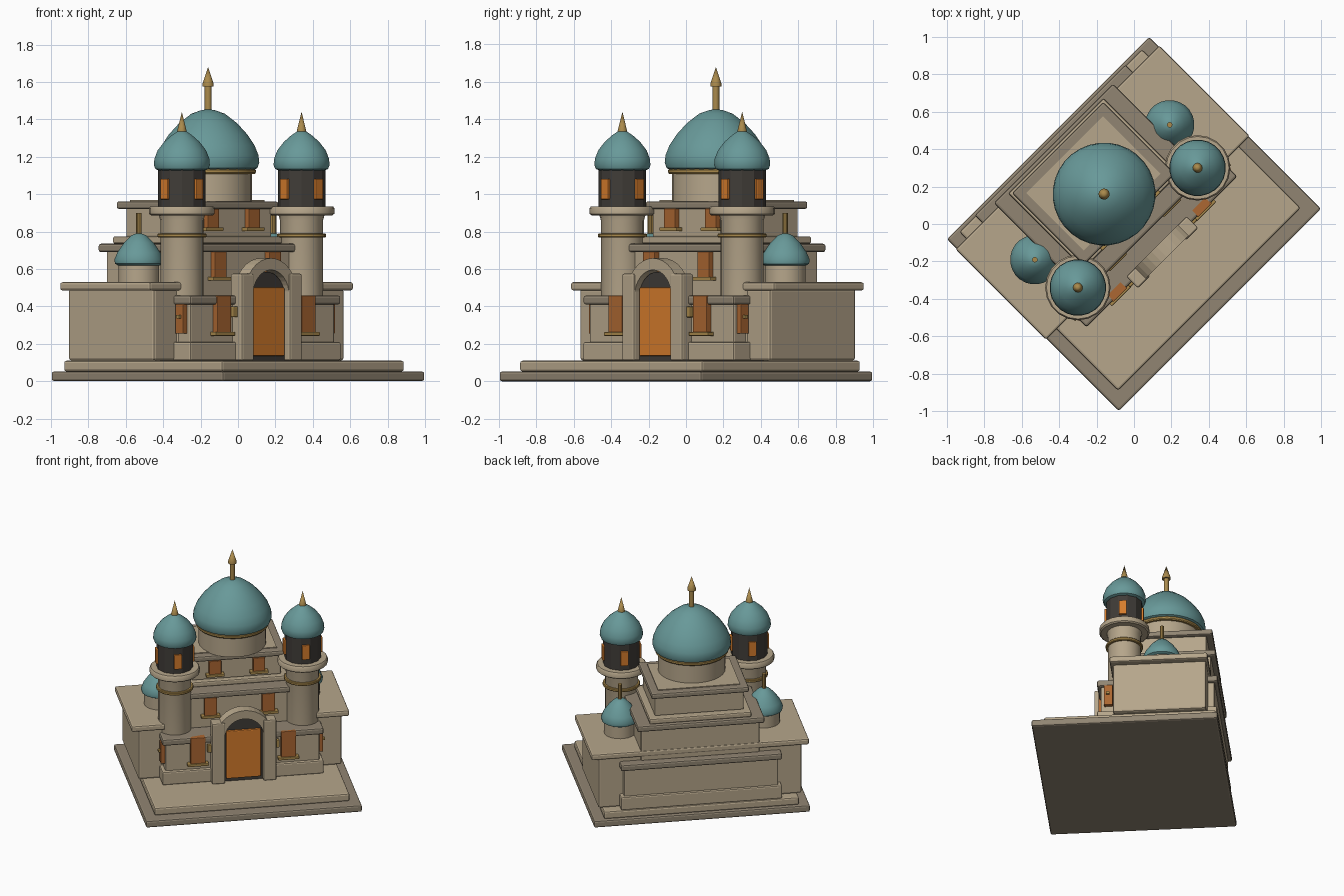
import bpy, bmesh, math
from mathutils import Matrix, Vector

if "Cube" in bpy.data.objects:
    bpy.data.objects.remove(bpy.data.objects["Cube"])

# The building is modelled facing -y, then turned 45 degrees
TURN = Matrix.Rotation(math.radians(45), 4, 'Z')


def material(name, r, g, b):
    m = bpy.data.materials.new(name)
    lin = [((c / 255 + 0.055) / 1.055) ** 2.4 for c in (r, g, b)]
    m.diffuse_color = (*lin, 1)
    m.use_nodes = True
    m.node_tree.nodes["Principled BSDF"].inputs["Base Color"].default_value = m.diffuse_color
    return m


STONE = material("light_stone", 182, 166, 139)
TRIM = material("trim_stone", 145, 133, 114)
DARK = material("dark_opening", 64, 60, 56)
TEAL = material("teal_roof", 104, 153, 153)
GOLD = material("brass", 170, 138, 76)
DOOR = material("orange_wood", 214, 124, 44)
GLASS = material("amber_window", 172, 103, 50)


def finish(name, bm, mat, smooth=False):
    bmesh.ops.recalc_face_normals(bm, faces=bm.faces)
    me = bpy.data.meshes.new(name)
    bm.to_mesh(me)
    bm.free()
    me.materials.append(mat)
    ob = bpy.data.objects.new(name, me)
    bpy.context.collection.objects.link(ob)
    ob.matrix_world = TURN
    if smooth:
        bpy.ops.object.select_all(action='DESELECT')
        ob.select_set(True)
        bpy.context.view_layer.objects.active = ob
        bpy.ops.object.shade_smooth_by_angle(angle=math.radians(35))
    return ob


def box(name, x, y, z, mat, bevel=0.01):
    """Bevelled box from (min, max) ranges."""
    bm = bmesh.new()
    size = [r[1] - r[0] for r in (x, y, z)]
    mid = Vector([(r[0] + r[1]) / 2 for r in (x, y, z)])
    bmesh.ops.create_cube(bm, size=1, matrix=Matrix.Translation(mid) @ Matrix.Diagonal((*size, 1)))
    if bevel:
        bmesh.ops.bevel(bm, geom=bm.edges[:], offset=bevel, segments=2, profile=0.5, affect='EDGES')
    return finish(name, bm, mat)


def lathe(name, cx, cy, profile, mat, sides=28, smooth=True):
    """Closed turned solid from (radius, height) points."""
    bm = bmesh.new()
    rings = []
    for r, z in profile:
        if r == 0:
            rings.append([bm.verts.new((cx, cy, z))])
        else:
            rings.append([bm.verts.new((cx + r * math.cos((i + 0.5) * math.tau / sides),
                                        cy + r * math.sin((i + 0.5) * math.tau / sides), z))
                          for i in range(sides)])
    for a, b in zip(rings, rings[1:]):
        for i in range(sides):
            j = (i + 1) % sides
            if len(b) == 1:
                bm.faces.new((a[i], a[j], b[0]))
            else:
                bm.faces.new((a[i], a[j], b[j], b[i]))
    for ring in (rings[0], rings[-1]):
        if len(ring) > 1:
            bm.faces.new(ring)
    return finish(name, bm, mat, smooth)


def arch(name, outer, inner, spring, foot, y, mat, steps=16):
    """Arch band (inner > 0) or solid arched panel reaching down to foot."""
    arc = [math.pi * i / steps for i in range(steps + 1)]
    out = [(outer * math.cos(a), spring + outer * math.sin(a)) for a in arc]
    if inner:
        ins = [(inner * math.cos(a), spring + inner * math.sin(a)) for a in arc]
        quads = [(out[i], out[i + 1], ins[i + 1], ins[i]) for i in range(steps)]
    else:
        quads = [[(outer, foot)] + out + [(-outer, foot)]]
    bm = bmesh.new()
    for q in quads:
        bm.faces.new([bm.verts.new((px, y[0], pz)) for px, pz in q])
    bmesh.ops.remove_doubles(bm, verts=bm.verts[:], dist=1e-5)
    ext = bmesh.ops.extrude_face_region(bm, geom=bm.faces[:], use_keep_orig=True)
    bmesh.ops.translate(bm, vec=(0, y[1] - y[0], 0),
                        verts=[v for v in ext['geom'] if isinstance(v, bmesh.types.BMVert)])
    return finish(name, bm, mat)


def wide(name, half, y, z, mat, bevel=0.01):
    return box(name, (-half, half), y, z, mat, bevel)


# Stepped base
wide("base_step", 0.764, (-0.65, 0.65), (0, 0.052), TRIM, 0.012)
wide("terrace", 0.69, (-0.57, 0.63), (0.052, 0.11), STONE, 0.012)

# Nave: lower storey, with plinth and cornice
wide("nave_plinth", 0.57, (-0.21, 0.63), (0.11, 0.21), STONE)
wide("nave_wall", 0.545, (-0.185, 0.61), (0.2, 0.42), STONE)
wide("nave_cornice", 0.57, (-0.21, 0.635), (0.41, 0.458), TRIM, 0.012)

# Middle storey
wide("middle_wall", 0.42, (-0.045, 0.575), (0.45, 0.7), STONE)
wide("middle_cornice", 0.45, (-0.08, 0.61), (0.69, 0.735), TRIM, 0.012)

# Upper storey
wide("upper_plinth", 0.36, (0.02, 0.59), (0.735, 0.775), STONE)
wide("upper_wall", 0.315, (0.06, 0.535), (0.77, 0.93), STONE)
wide("upper_cornice", 0.345, (0.035, 0.578), (0.92, 0.962), TRIM, 0.012)
wide("upper_roof", 0.29, (0.09, 0.525), (0.958, 0.968), STONE, 0)

# Roof strip joining both wings at the back
wide("rear_roof", 0.45, (0.0, 0.58), (0.487, 0.53), STONE)

# Central dome with drum, brass band and finial
CY = 0.226
lathe("main_drum", 0, CY, [(0.235, 0.96), (0.235, 1.12)], STONE)
lathe("main_band", 0, CY, [(0.25, 1.108), (0.255, 1.115), (0.255, 1.128), (0.25, 1.135)], GOLD)
lathe("main_dome", 0, CY, [(0.235, 1.125), (0.265, 1.14), (0.275, 1.17), (0.27, 1.21), (0.25, 1.26),
                           (0.21, 1.32), (0.155, 1.38), (0.09, 1.43), (0.04, 1.448), (0, 1.455)], TEAL, 32)
lathe("main_pole", 0, CY, [(0.018, 1.43), (0.018, 1.59)], GOLD, 12)
lathe("main_spike", 0, CY, [(0.03, 1.575), (0.03, 1.59), (0, 1.68)], GOLD, 12)


def window(name, x, y, z0, z1, w):
    """Amber window standing on a brass sill."""
    box(name, (x - w / 2, x + w / 2), (y - 0.032, y + 0.02), (z0, z1), GLASS, 0.004)
    box(name + "_sill", (x - w / 2 - 0.022, x + w / 2 + 0.022), (y - 0.042, y + 0.02),
        (z0 - 0.012, z0 + 0.008), GOLD, 0.004)


for side, s in (("left", -1), ("right", 1)):
    # Side wing
    def span(a, b):
        return tuple(sorted((s * a, s * b)))
    box(side + "_wing_wall", span(0.4, 0.72), (-0.085, 0.565), (0.11, 0.495), STONE, 0.014)
    box(side + "_wing_roof", span(0.4, 0.77), (-0.105, 0.58), (0.485, 0.53), STONE, 0.012)

    # Small dome on the wing
    x, y = s * 0.51, 0.24
    lathe(side + "_small_drum", x, y, [(0.11, 0.52), (0.11, 0.63)], STONE, 24)
    lathe(side + "_small_dome", x, y, [(0.105, 0.615), (0.128, 0.628), (0.132, 0.65), (0.115, 0.69),
                                       (0.08, 0.74), (0.04, 0.78), (0, 0.795)], TEAL, 24)
    lathe(side + "_small_pole", x, y, [(0.015, 0.77), (0.015, 0.9)], GOLD, 10)

    # Tower
    x, y = s * 0.4525, -0.028
    lathe(side + "_tower_shaft", x, y, [(0.115, 0.11), (0.115, 0.86), (0.125, 0.895)], STONE, 20)
    lathe(side + "_tower_band", x, y, [(0.127, 0.768), (0.131, 0.773), (0.131, 0.785), (0.127, 0.79)], GOLD, 20)
    lathe(side + "_tower_balcony", x, y, [(0.165, 0.887), (0.175, 0.895), (0.175, 0.925), (0.168, 0.935)], STONE, 20)
    lathe(side + "_tower_lantern", x, y, [(0.127, 0.93), (0.127, 1.14)], DARK, 12, False)
    for i in range(4):
        a = i * math.pi / 2
        dx, dy = round(math.cos(a)), round(math.sin(a))
        px, py = x + 0.125 * dx, y + 0.125 * dy
        hx, hy = (0.012, 0.027) if dx else (0.027, 0.012)
        box(side + "_lantern_window", (px - hx, px + hx), (py - hy, py + hy), (0.972, 1.082), DOOR, 0.004)
    lathe(side + "_tower_dome", x, y, [(0.12, 1.125), (0.143, 1.135), (0.151, 1.155), (0.148, 1.19),
                                       (0.13, 1.235), (0.095, 1.28), (0.055, 1.315), (0.025, 1.335), (0, 1.345)], TEAL, 24)
    lathe(side + "_tower_spike", x, y, [(0.026, 1.325), (0.026, 1.335), (0, 1.44)], GOLD, 12)

    # Windows on three storeys
    window(side + "_lower_window", s * 0.32, -0.185, 0.255, 0.458, 0.105)
    window(side + "_middle_window", s * 0.205, -0.045, 0.55, 0.692, 0.09)
    window(side + "_upper_window", s * 0.155, 0.06, 0.815, 0.922, 0.085)
    box(side + "_end_window", span(0.53, 0.575), (-0.16, -0.1), (0.255, 0.412), GLASS, 0.004)
    box(side + "_end_bracket", span(0.53, 0.59), (-0.145, -0.12), (0.335, 0.355), GOLD, 0.004)

    # Portal jamb with lamp
    box(side + "_portal_jamb", span(0.135, 0.228), (-0.258, -0.17), (0.11, 0.575), STONE)
    box(side + "_portal_lamp", span(0.222, 0.255), (-0.225, -0.195), (0.342, 0.4), GOLD, 0.006)

# Portal arch, dark recess and door
arch("portal_arch", 0.2, 0.137, 0.458, 0, (-0.25, -0.17), STONE)
arch("portal_recess", 0.14, 0, 0.445, 0.11, (-0.215, -0.17), DARK)
wide("door", 0.122, (-0.232, -0.2), (0.135, 0.5), DOOR, 0.006)
